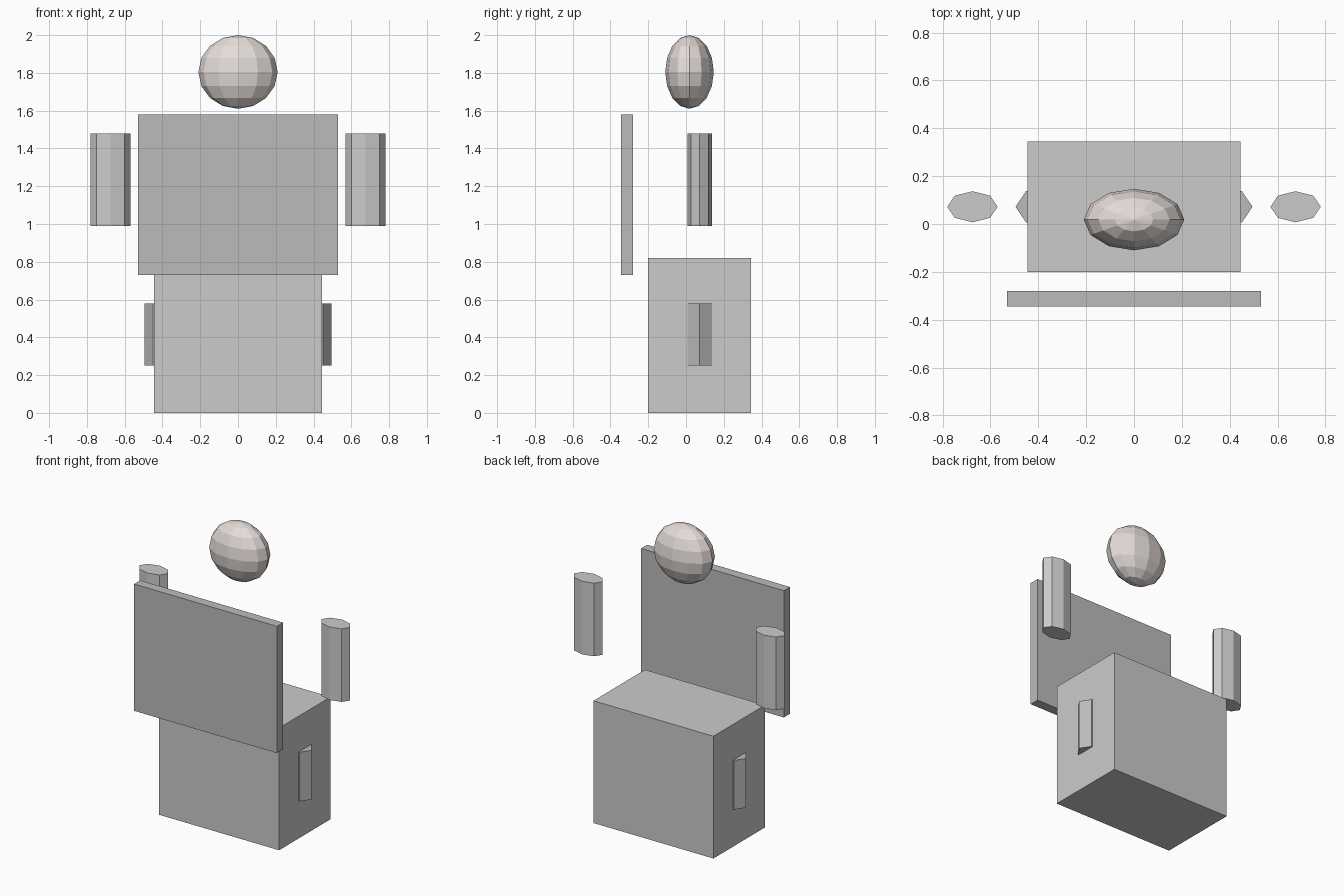
import bpy
import math
from mathutils import Matrix

if "Cube" in bpy.data.objects:
    bpy.data.objects.remove(bpy.data.objects["Cube"])


def material(name, rgb):
    m = bpy.data.materials.new(name)
    m.diffuse_color = (*rgb, 1)
    m.use_nodes = True
    m.node_tree.nodes["Principled BSDF"].inputs["Base Color"].default_value = m.diffuse_color
    return m


dark = material("dark_grey", (0.5, 0.5, 0.5))
warm = material("warm_grey", (0.78, 0.72, 0.69))


def finish(name, lo, hi, size, mat):
    """Scale the active primitive so it fills the box lo..hi."""
    ob = bpy.context.object
    ob.name = name
    scale = [(b - a) / s for a, b, s in zip(lo, hi, size)]
    mid = [(a + b) / 2 for a, b in zip(lo, hi)]
    ob.data.transform(Matrix.Diagonal((*scale, 1)))
    ob.location = mid
    if mat:
        ob.data.materials.append(mat)
    return ob


def box(name, lo, hi, mat=None):
    bpy.ops.mesh.primitive_cube_add(size=1)
    return finish(name, lo, hi, (1, 1, 1), mat)


def prism(name, sides, lo, hi, mat=None):
    # a corner always points along x
    bpy.ops.mesh.primitive_cylinder_add(vertices=sides, radius=1, depth=1)
    me = bpy.context.object.data
    me.transform(Matrix.Rotation(math.pi / 2, 4, 'Z'))
    width_y = 2 * max(v.co.y for v in me.vertices)
    return finish(name, lo, hi, (2, width_y, 1), mat)


# Lower block and front panel
box("base_block", (-0.445, -0.20, 0), (0.445, 0.345, 0.82))
box("front_panel", (-0.53, -0.345, 0.73), (0.53, -0.28, 1.58), dark)

# Head
bpy.ops.mesh.primitive_uv_sphere_add(segments=12, ring_count=8, radius=1)
finish("head", (-0.21, -0.11, 1.61), (0.21, 0.147, 2.0), (2, 2, 2), warm)

# Arms, and legs mostly buried in the block
for side, s in (("left", -1), ("right", 1)):
    for name, sides, x0, x1, z0, z1, mat in (
        ("arm", 8, 0.57, 0.78, 0.99, 1.48, None),
        ("leg", 6, 0.32, 0.495, 0.25, 0.58, dark),
    ):
        a, b = sorted((s * x0, s * x1))
        prism(f"{side}_{name}", sides, (a, 0.007, z0), (b, 0.137, z1), mat)
